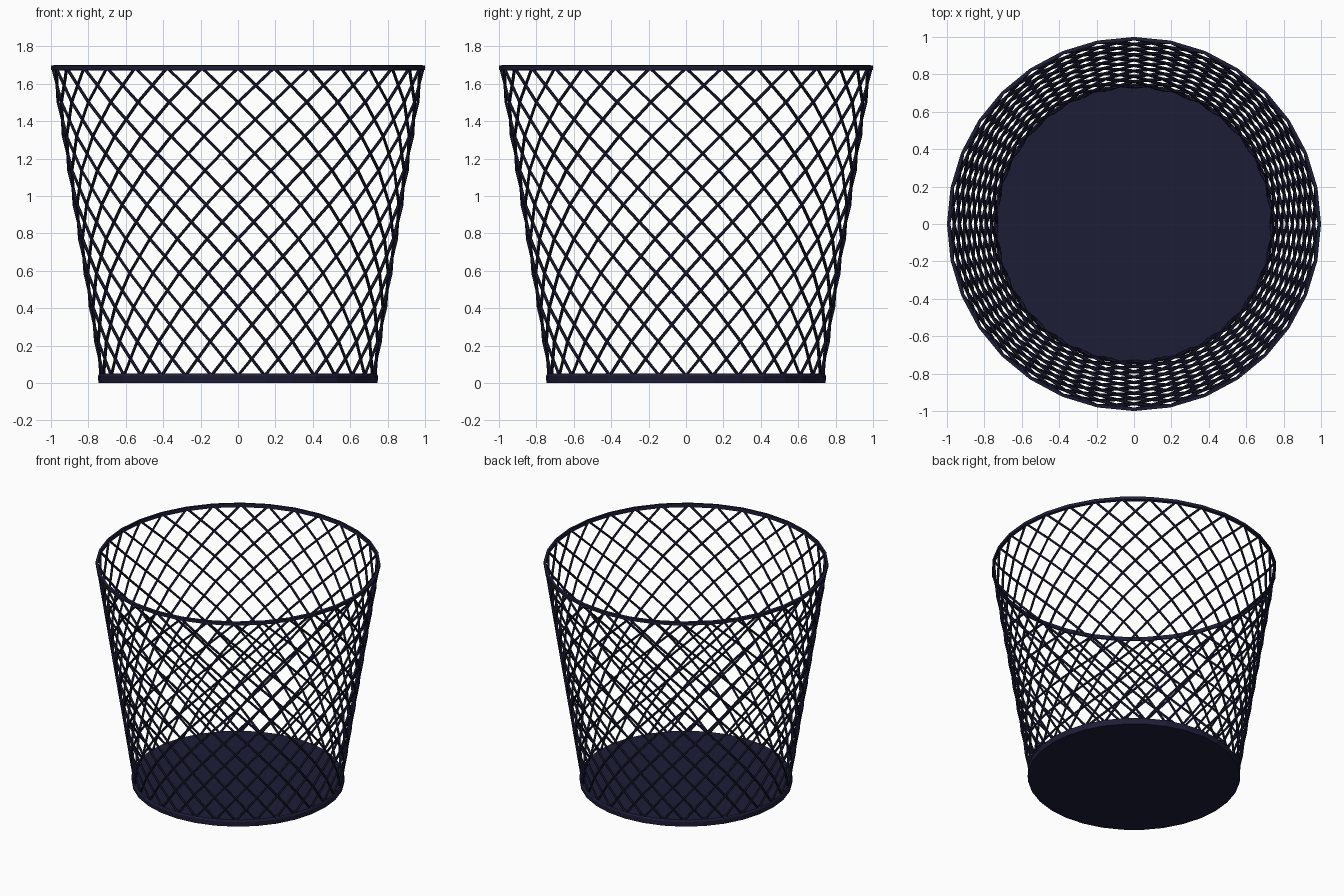
import bpy
import bmesh
import math

if "Cube" in bpy.data.objects:
    bpy.data.objects.remove(bpy.data.objects["Cube"])

SIDES = 32          # facets around the basket and wires in each direction
ROWS = 9            # diamonds from floor to rim, one facet of twist per row
STEP = 2 * math.pi / SIDES

navy = bpy.data.materials.new("dark_navy")
navy.diffuse_color = (0.0125, 0.0125, 0.038, 1)
navy.use_nodes = True
navy.node_tree.nodes["Principled BSDF"].inputs["Base Color"].default_value = navy.diffuse_color


def ring_point(r, k, z):
    return (r * math.cos(k * STEP), r * math.sin(k * STEP), z)


def lathe(name, profile, closed=False):
    """Revolve an (r, z) profile in flat facets; open profiles get end caps."""
    bm = bmesh.new()
    rings = [[bm.verts.new(ring_point(r, k, z)) for k in range(SIDES)]
             for r, z in profile]
    pairs = list(zip(rings, rings[1:]))
    if closed:
        pairs.append((rings[-1], rings[0]))
    else:
        bm.faces.new(rings[0])
        bm.faces.new(rings[-1])
    for a, b in pairs:
        for k in range(SIDES):
            n = (k + 1) % SIDES
            bm.faces.new((a[k], a[n], b[n], b[k]))
    bmesh.ops.recalc_face_normals(bm, faces=bm.faces)
    mesh = bpy.data.meshes.new(name)
    bm.to_mesh(mesh)
    bm.free()
    mesh.materials.append(navy)
    obj = bpy.data.objects.new(name, mesh)
    bpy.context.collection.objects.link(obj)
    return obj


def wires(name, direction):
    """One family of wires climbing the cone with a steady twist."""
    curve = bpy.data.curves.new(name, 'CURVE')
    curve.dimensions = '3D'
    curve.bevel_depth = 0.0085
    curve.bevel_resolution = 1
    curve.use_fill_caps = True
    curve.materials.append(navy)
    for start in range(SIDES):
        spline = curve.splines.new('POLY')
        spline.points.add(ROWS)
        spline.use_smooth = False
        for i, p in enumerate(spline.points):
            t = i / ROWS
            r = 0.733 + (0.991 - 0.733) * t
            z = 0.04 + (1.685 - 0.04) * t
            p.co = (*ring_point(r, start + direction * i, z), 1)
    obj = bpy.data.objects.new(name, curve)
    bpy.context.collection.objects.link(obj)
    bpy.ops.object.select_all(action='DESELECT')
    obj.select_set(True)
    bpy.context.view_layer.objects.active = obj
    bpy.ops.object.convert(target='MESH')


# Solid floor disc with a softened upper edge
lathe("base", [(0.746, 0.0), (0.749, 0.037), (0.742, 0.05)])

# Thin top rim band
lathe("rim", [(0.982, 1.67), (1.0, 1.675), (1.0, 1.697), (0.982, 1.7)],
      closed=True)

# Crossing wire lattice
wires("wires_left", 1)
wires("wires_right", -1)
